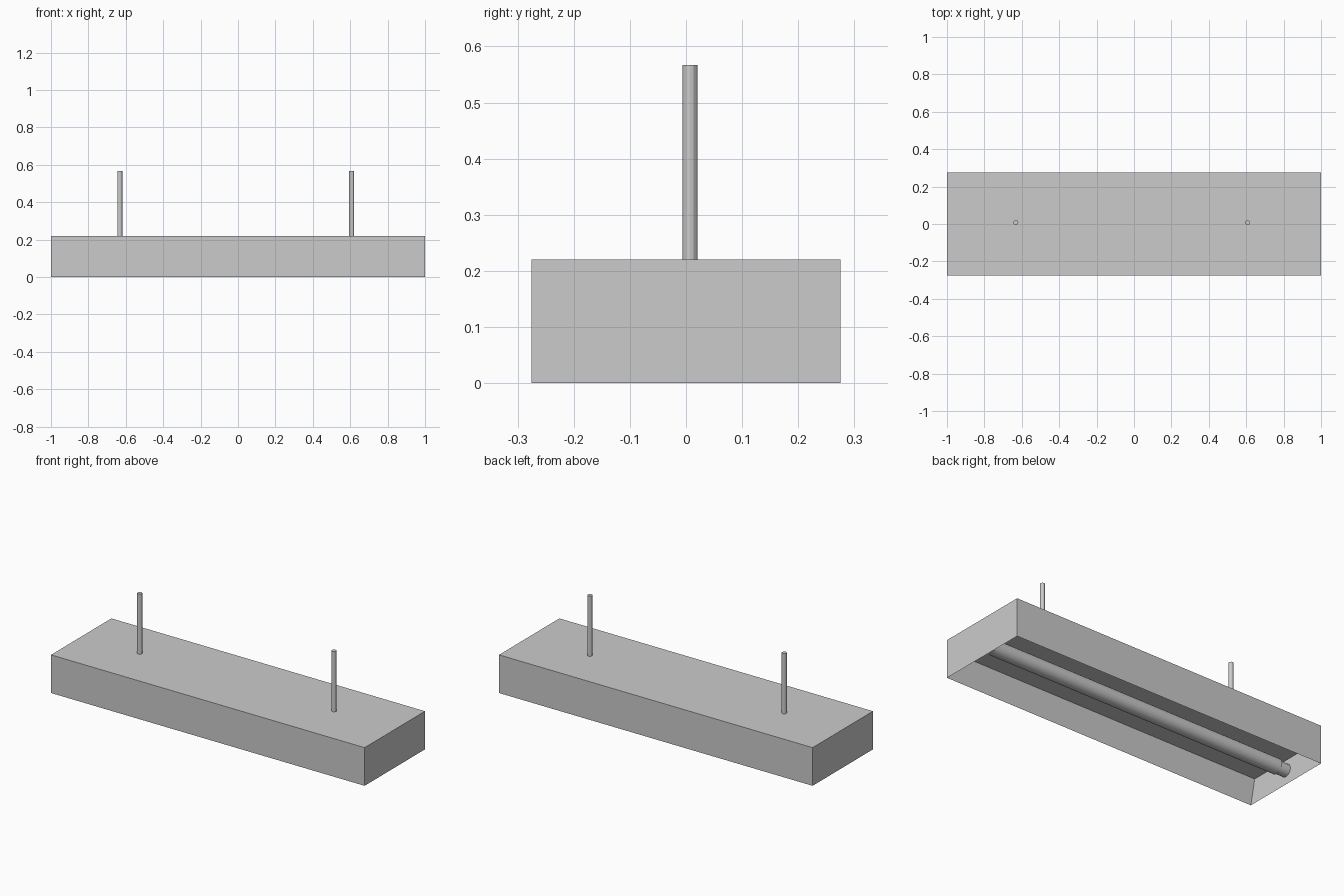
import bpy, bmesh, math

if "Cube" in bpy.data.objects:
    bpy.data.objects.remove(bpy.data.objects["Cube"])

def finish(name, bm, smooth=False):
    me = bpy.data.meshes.new(name)
    bm.to_mesh(me)
    bm.free()
    ob = bpy.data.objects.new(name, me)
    bpy.context.collection.objects.link(ob)
    if smooth:
        bpy.context.view_layer.objects.active = ob
        ob.select_set(True)
        bpy.ops.object.shade_smooth_by_angle(angle=math.radians(40))
        ob.select_set(False)
    return ob

def cylinder(name, radius, depth, loc, sides, along_x=False, smooth=True):
    bm = bmesh.new()
    bmesh.ops.create_cone(bm, cap_ends=True, segments=sides,
                          radius1=radius, radius2=radius, depth=depth)
    ob = finish(name, bm, smooth)
    ob.location = loc
    if along_x:
        ob.rotation_euler = (0, math.pi / 2, 0)
    return ob

# Housing: outer shell with a sloped reflector inside, open underneath
profile = [(-.275, 0), (-.275, .22), (.275, .22), (.275, 0), (.245, .14), (-.245, .14)]
bm = bmesh.new()
left = [bm.verts.new((-1, y, z)) for y, z in profile]
right = [bm.verts.new((1, y, z)) for y, z in profile]
for i in range(len(profile)):
    j = (i + 1) % len(profile)
    bm.faces.new((left[i], left[j], right[j], right[i]))
# End plates close both ends
bm.faces.new(left[3::-1])
bm.faces.new(right[:4])
for f in bm.faces:
    f.normal_update()
    c = f.calc_center_median()
    # Outer faces point away from the middle, reflector faces point down
    inner = 0 < c.z < .15 and abs(f.normal.x) < .5 and abs(c.y) < .27
    if (inner and f.normal.z > 0) or (not inner and f.normal.dot((c.x, c.y, c.z - .1)) < 0):
        f.normal_flip()
finish("housing", bm)

# Lamp tube with a narrower socket at each end
cylinder("lamp_tube", .042, 1.88, (0, 0, .082), 32, along_x=True)
for side, name in ((-1, "left"), (1, "right")):
    cylinder(name + "_socket", .035, .06, (side * .97, 0, .08), 32, along_x=True)

# Hanging rods
for x, name in ((-.632, "left_rod"), (.608, "right_rod")):
    cylinder(name, .0135, .348, (x, .007, .393), 12, smooth=False)
